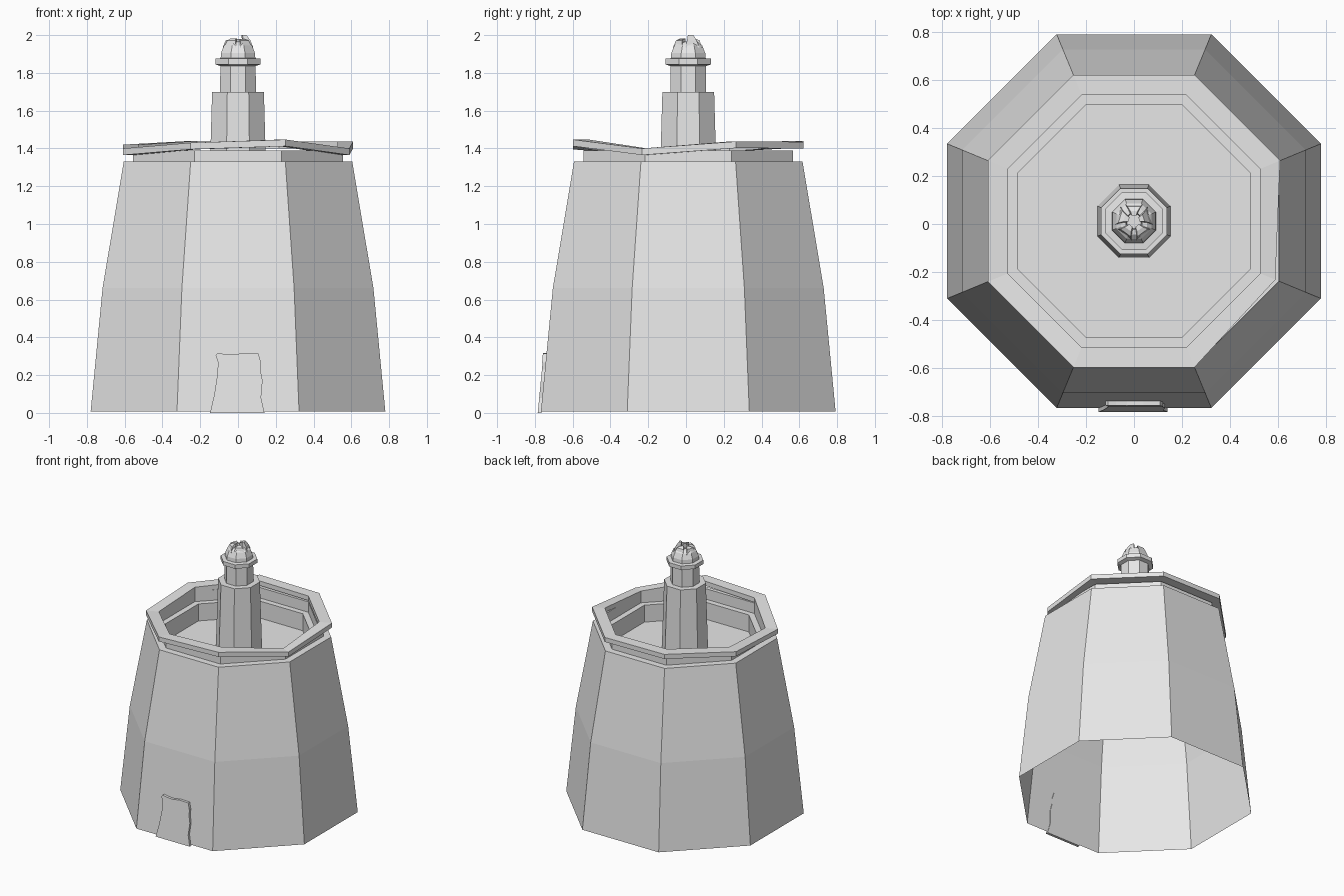
import bpy, bmesh, math, random
from mathutils import Vector

random.seed(4)
if "Cube" in bpy.data.objects:
    bpy.data.objects.remove(bpy.data.objects["Cube"])

CY = 0.012
SIDES = 8

stone = bpy.data.materials.new("pale_grey_stone")
stone.use_nodes = True
GREY = (0.8, 0.8, 0.8, 1)
stone.diffuse_color = GREY
stone.node_tree.nodes["Principled BSDF"].inputs["Base Color"].default_value = GREY


def finish(name, bm, recalc=True):
    if recalc:
        bmesh.ops.recalc_face_normals(bm, faces=bm.faces)
    mesh = bpy.data.meshes.new(name)
    bm.to_mesh(mesh)
    bm.free()
    mesh.materials.append(stone)
    obj = bpy.data.objects.new(name, mesh)
    bpy.context.collection.objects.link(obj)
    return obj


def corner(i, apothem, z):
    a = math.tau * (i + 0.5) / SIDES
    r = apothem / math.cos(math.pi / SIDES)
    return Vector((r * math.cos(a), CY + r * math.sin(a), z))


def bridge(bm, a, b):
    for i in range(len(a)):
        j = (i + 1) % len(a)
        bm.faces.new((a[i], a[j], b[j], b[i]))


def octagon_stack(name, profile):
    """Stack octagons (apothem, z) from the bottom up and close the last one."""
    bm = bmesh.new()
    rings = [[bm.verts.new(corner(i, r, z)) for i in range(SIDES)] for r, z in profile]
    for a, b in zip(rings, rings[1:]):
        bridge(bm, a, b)
    bm.faces.new(rings[-1])
    return finish(name, bm, recalc=False)


# Tower shell, open below, with parapet, inner ledge and roof floor
octagon_stack("tower_body", [
    (0.78, 0.008), (0.717, 0.66), (0.605, 1.33), (0.555, 1.33), (0.555, 1.39),
    (0.527, 1.39), (0.527, 1.31), (0.485, 1.31), (0.485, 1.18)])

# Warped coping ring: top heights go anticlockwise from the left-hand back corner
heights = [1.437, 1.435, 1.44, 1.42, 1.40, 1.43, 1.447, 1.40]
bm = bmesh.new()
rings = []
for apothem, drop in ((0.61, 0.035), (0.61, 0), (0.527, 0), (0.527, 0.035)):
    ring = []
    for i, z in enumerate(heights):
        inset = 0.02 if i == 7 and apothem > 0.6 else 0
        ring.append(bm.verts.new(corner(i, apothem - inset, z - drop)))
    rings.append(ring)
for k in range(4):
    bridge(bm, rings[k], rings[(k + 1) % 4])
finish("parapet_coping", bm)

# Chimney and its collar
octagon_stack("chimney_base", [(0.152, 1.18), (0.137, 1.70), (0.09, 1.70)])
octagon_stack("chimney_neck", [(0.095, 1.70), (0.093, 1.86)])
octagon_stack("chimney_collar", [(0.09, 1.835), (0.12, 1.845), (0.12, 1.875), (0.09, 1.878)])
octagon_stack("chimney_cap", [
    (0.092, 1.875), (0.09, 1.905), (0.074, 1.945), (0.055, 1.962), (0.034, 1.965), (0.03, 1.94)])

# Broken stone claws around the mouth of the cap
CLAWS = 5
for n in range(CLAWS):
    mid = math.tau * (n + 0.25) / CLAWS
    top = 2.0 if n == 0 else random.uniform(1.975, 1.995)
    bm = bmesh.new()
    loops = []
    for inner, outer, half, z in ((0.035, 0.082, 0.5, 1.935), (0.028, 0.066, 0.42, 1.972),
                                  (0.024, 0.045, 0.35, top)):
        loops.append([bm.verts.new((r * math.cos(mid + s * half),
                                    CY + r * math.sin(mid + s * half), z))
                      for r, s in ((inner, -1), (outer, -1), (outer, 1), (inner, 1))])
    for a, b in zip(loops, loops[1:]):
        bridge(bm, a, b)
    bm.faces.new(loops[0])
    bm.faces.new(loops[-1])
    finish("cap_claw_%d" % (n + 1), bm)


def wall_slab(name, outline, back, front):
    """Slab following the slope of the front wall."""
    bm = bmesh.new()
    loops = []
    for depth in (back, front):
        loops.append([bm.verts.new((x, CY - 0.78 + 0.097 * z - depth, z)) for x, z in outline])
    bridge(bm, *loops)
    for loop in loops:
        bm.faces.new(loop)
    return finish(name, bm)


# Worn door slab with an uneven lintel
wall_slab("door_slab", [
    (-0.148, 0), (0.14, 0), (0.122, 0.08), (0.13, 0.17), (0.118, 0.23), (0.122, 0.27),
    (-0.105, 0.27), (-0.11, 0.2), (-0.125, 0.1)], -0.003, 0.017)
wall_slab("door_lintel", [
    (-0.105, 0.265), (0.122, 0.265), (0.108, 0.315), (0.04, 0.318), (-0.03, 0.308),
    (-0.075, 0.312), (-0.108, 0.318), (-0.118, 0.305)], -0.003, 0.02)
